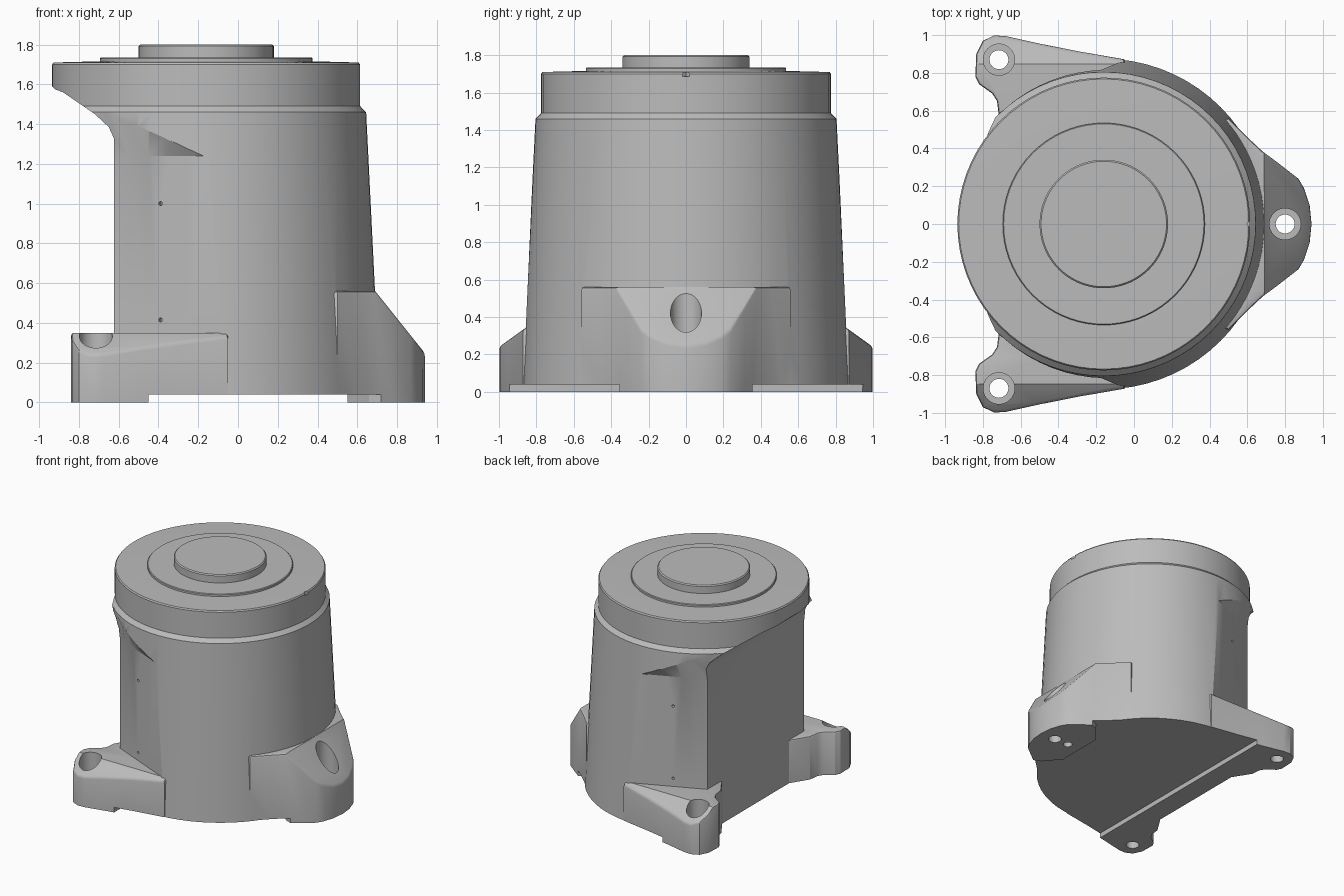
import bpy, bmesh, math
from mathutils import Vector, Matrix

AXIS_X = -0.16
cube = bpy.data.objects.get("Cube")
if cube:
    bpy.data.objects.remove(cube, do_unlink=True)

grey = bpy.data.materials.new("cast_grey")
grey.use_nodes = True
grey.diffuse_color = (0.5, 0.5, 0.5, 1)
grey.node_tree.nodes["Principled BSDF"].inputs["Base Color"].default_value = (0.5, 0.5, 0.5, 1)


def finish(bm, name):
    bmesh.ops.recalc_face_normals(bm, faces=bm.faces)
    me = bpy.data.meshes.new(name)
    bm.to_mesh(me)
    bm.free()
    me.materials.append(grey)
    ob = bpy.data.objects.new(name, me)
    bpy.context.collection.objects.link(ob)
    return ob


def revolve(name, profile, x=AXIS_X, y=0, segs=72):
    """Closed solid of revolution; profile runs bottom to top as (radius, z)."""
    bm = bmesh.new()
    rings = []
    for r, z in profile:
        rings.append([bm.verts.new((x + r * math.cos(a), y + r * math.sin(a), z))
                      for a in (2 * math.pi * i / segs for i in range(segs))])
    for lo, hi in zip(rings, rings[1:]):
        for i in range(segs):
            j = (i + 1) % segs
            bm.faces.new((lo[i], lo[j], hi[j], hi[i]))
    bm.faces.new(rings[0])
    bm.faces.new(rings[-1])
    return finish(bm, name)


def loft(name, sections):
    """Closed solid through matching sections of 3D points."""
    bm = bmesh.new()
    loops = [[bm.verts.new(p) for p in s] for s in sections]
    n = len(loops[0])
    for a, b in zip(loops, loops[1:]):
        for i in range(n):
            j = (i + 1) % n
            bm.faces.new((a[i], a[j], b[j], b[i]))
    bm.faces.new(loops[0])
    bm.faces.new(loops[-1])
    return finish(bm, name)


def prism(name, outline, z0, z1):
    return loft(name, [[(x, y, z) for x, y in outline] for z in (z0, z1)])


def trim(ob, planes, bevel):
    """Slice the top off along planes (point, normal) and soften the new rim."""
    bm = bmesh.new()
    bm.from_mesh(ob.data)
    for co, no in planes:
        bmesh.ops.bisect_plane(bm, geom=bm.verts[:] + bm.edges[:] + bm.faces[:],
                               plane_co=co, plane_no=no, clear_outer=True)
        bmesh.ops.holes_fill(bm, edges=[e for e in bm.edges if e.is_boundary])
    bmesh.ops.recalc_face_normals(bm, faces=bm.faces)
    rim = [e for e in bm.edges if len(e.link_faces) == 2
           and sum(f.normal.z > 0.3 for f in e.link_faces) == 1]
    bmesh.ops.bevel(bm, geom=rim, offset=bevel, segments=2, profile=0.5,
                    affect='EDGES', clamp_overlap=True)
    bm.to_mesh(ob.data)
    bm.free()


def combine(target, other, operation):
    mod = target.modifiers.new("cut", 'BOOLEAN')
    mod.object, mod.operation, mod.solver = other, operation, 'EXACT'
    dg = bpy.context.evaluated_depsgraph_get()
    me = bpy.data.meshes.new_from_object(target.evaluated_get(dg))
    target.modifiers.clear()
    target.data = me
    bpy.data.objects.remove(other, do_unlink=True)


def smooth(ob):
    bpy.ops.object.select_all(action='DESELECT')
    ob.select_set(True)
    bpy.context.view_layer.objects.active = ob
    bpy.ops.object.shade_smooth_by_angle(angle=math.radians(25))


def cone_radius(z):
    return 0.877 - 0.0495 * z


# Tapered housing with its collar
body = revolve("housing", [(cone_radius(-0.05), -0.05), (cone_radius(1.46), 1.46), (0.775, 1.49),
                           (0.775, 1.7), (0.768, 1.71), (0.54, 1.716)])

# Flat back, sweeping out under the collar
back = [(-0.625, -0.2), (-0.625, 1.33), (-0.65, 1.385), (-0.72, 1.45), (-0.88, 1.56),
        (-0.92, 1.575), (-0.945, 1.6), (-1.3, 1.6), (-1.3, -0.2)]
combine(body, loft("back_cutter", [[(x, y, z) for x, z in back] for y in (-1.2, 1.2)]), 'DIFFERENCE')

# Inset side panels, each with a rising overhang above
for side in (-1, 1):
    sections = []
    for x in (0.1, -0.17, -0.25, -0.35, -0.45, -0.55, -0.64, -0.7):
        y_in = 0.817 + 0.433 * (x + 0.17)
        z_top = 1.24 + max(0, -0.17 - x) * 0.456
        y_skin = math.sqrt(cone_radius(z_top) ** 2 - (x - AXIS_X) ** 2)
        y_skin = max(y_skin, y_in) + 0.002
        sections.append([(x, side * y, z) for y, z in
                         ((y_in, 0.1), (y_in, 1.24), (y_skin, z_top + 0.001),
                          (1.2, z_top + 0.02), (1.2, 0.1))])
    combine(body, loft("panel_cutter", sections), 'DIFFERENCE')

# Two rear mounting ears
ear = [(-0.05, 0.872), (-0.3, 0.915), (-0.5, 0.955), (-0.68, 0.995), (-0.74, 0.998), (-0.8, 0.97),
       (-0.835, 0.9), (-0.84, 0.78), (-0.82, 0.74), (-0.75, 0.69), (-0.725, 0.65), (-0.715, 0.57),
       (-0.62, 0.42), (-0.4, 0.42), (-0.05, 0.6)]
for side in (-1, 1):
    lug = prism("ear", [(x, side * y) for x, y in ear], -0.05, 0.7)
    trim(lug, [((0, side * 0.875, 0.33), (0, side * 0.72, 1)), ((0, 0, 0.35), (0, 0, 1))], 0.015)
    combine(body, lug, 'UNION')

# Front-facing foot on the +x side with a sloped top
half = [(0.3, 0.5), (0.5, 0.56), (0.6, 0.46), (0.68, 0.385), (0.78, 0.31), (0.87, 0.24),
        (0.9, 0.19), (0.93, 0.1)]
foot = prism("foot", half + [(0.94, 0)] + [(x, -y) for x, y in reversed(half)], -0.05, 1.0)
trim(foot, [((0.69, 0, 0.56), (1.25, 0, 1)), ((0, 0, 0.56), (0, 0, 1))], 0.015)
combine(body, foot, 'UNION')

# Level underside, recessed between the mounting pads
combine(body, prism("floor_cutter", [(-2, -2), (2, -2), (2, 2), (-2, 2)], -0.3, 0), 'DIFFERENCE')
edge = [(-0.45, 1.2), (0.73, 1.2), (0.73, 0.36), (0.66, 0.33), (0.55, 0.2)]
combine(body, prism("recess_cutter", edge + [(x, -y) for x, y in reversed(edge)], -0.3, 0.04),
        'DIFFERENCE')

# Counterbored bolt holes and a locating pin hole
for x, y, seat in ((-0.715, 0.87, 0.2), (-0.715, -0.87, 0.2), (0.8, 0, 0.25)):
    bolt = [(0.05, -0.2), (0.05, seat), (0.083, seat), (0.083, 0.8)]
    combine(body, revolve("bolt_cutter", bolt, x, y, 32), 'DIFFERENCE')
combine(body, revolve("pin_cutter", [(0.035, -0.2), (0.035, 0.12)], 0.67, 0, 24), 'DIFFERENCE')

# Small tapped holes in the side panels
for side in (-1, 1):
    for z in (0.415, 1.0):
        tap = revolve("tap_cutter", [(0.01, -0.03), (0.01, 0.03)], 0, 0, 16)
        normal = Vector((-0.397, side * 0.917, 0))
        turn = normal.to_track_quat('Z', 'Y').to_matrix().to_4x4()
        tap.data.transform(Matrix.Translation((-0.39, side * 0.722, z)) @ turn)
        combine(body, tap, 'DIFFERENCE')

# Alignment notch in the collar rim
notch = [(0.597, 0), (0.64, -0.05), (0.64, 0.05)]
combine(body, prism("notch_cutter", notch, 1.685, 1.8), 'DIFFERENCE')

# Raised cover plate and output boss
cover = revolve("cover_plate", [(0.535, 1.712), (0.535, 1.73), (0.53, 1.735), (0.345, 1.735)])
boss = revolve("output_boss", [(0.34, 1.73), (0.34, 1.792), (0.332, 1.8)])

for ob in (body, cover, boss):
    smooth(ob)
